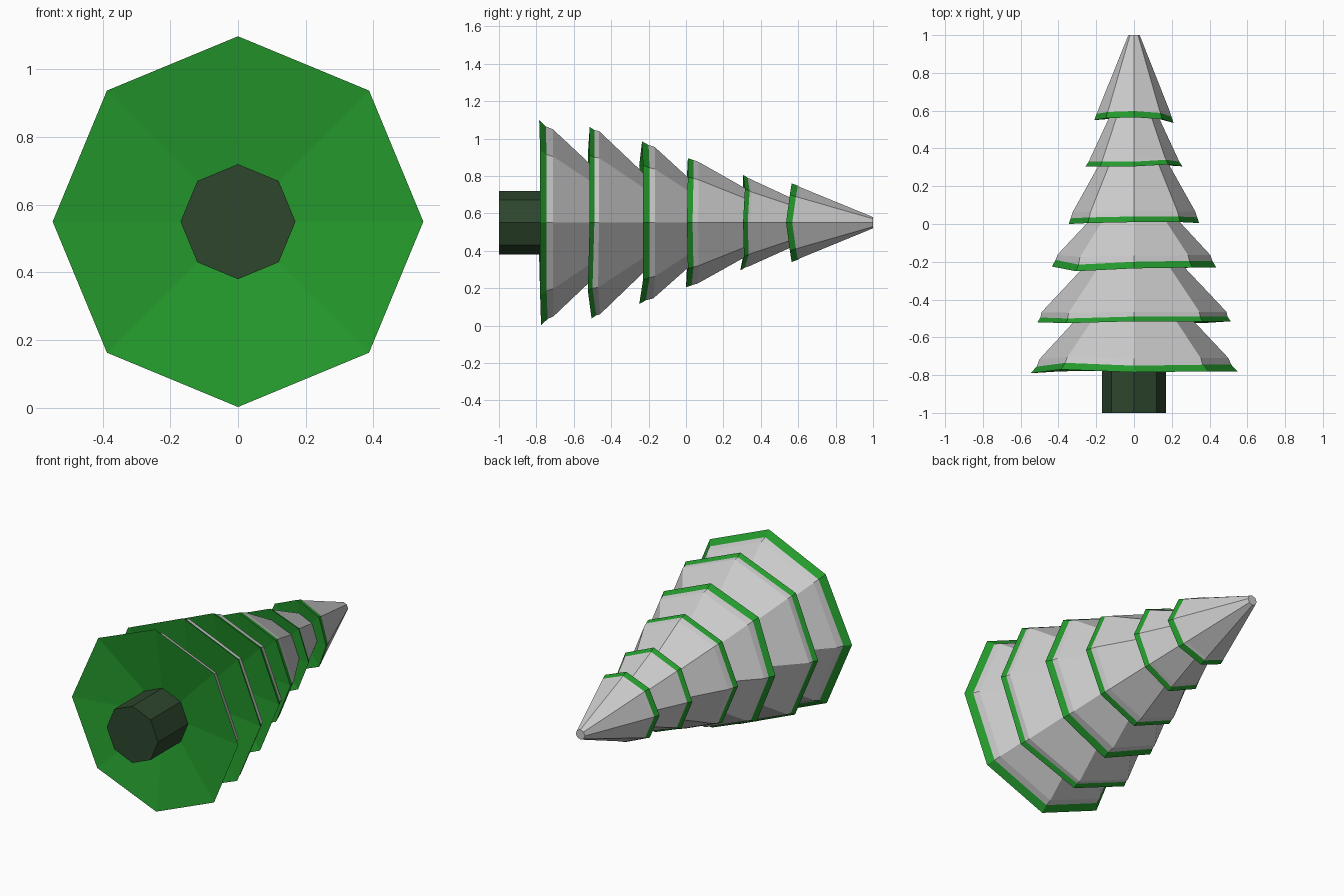
import bpy, bmesh
from math import cos, sin, pi

if "Cube" in bpy.data.objects:
    bpy.data.objects.remove(bpy.data.objects["Cube"])

SIDES = 8
AXIS_Z = 0.55


def material(name, color):
    m = bpy.data.materials.new(name)
    m.diffuse_color = color
    m.use_nodes = True
    m.node_tree.nodes["Principled BSDF"].inputs["Base Color"].default_value = m.diffuse_color
    return m


def lathe(name, rings, mat=None, cap_start=True, cap_end=True):
    """Eight-sided loft along y. Each ring: (radius, y, per-corner y offsets)."""
    bm = bmesh.new()
    loops = []
    for radius, y, offsets in rings:
        loops.append([bm.verts.new((radius * cos(2 * pi * i / SIDES),
                                    y + offsets[i],
                                    AXIS_Z + radius * sin(2 * pi * i / SIDES)))
                      for i in range(SIDES)])
    for a, b in zip(loops, loops[1:]):
        for i in range(SIDES):
            j = (i + 1) % SIDES
            bm.faces.new((a[i], a[j], b[j], b[i]))
    if cap_start:
        bm.faces.new(loops[0][::-1])
    if cap_end:
        bm.faces.new(loops[-1])
    # rings run from -y to +y: flip so that normals face outwards
    bmesh.ops.reverse_faces(bm, faces=bm.faces[:])
    if cap_start and cap_end:
        bmesh.ops.recalc_face_normals(bm, faces=bm.faces[:])
    mesh = bpy.data.meshes.new(name)
    bm.to_mesh(mesh)
    bm.free()
    obj = bpy.data.objects.new(name, mesh)
    bpy.context.collection.objects.link(obj)
    if mat:
        mesh.materials.append(mat)
    return obj


needles = material("needles", (0.018, 0.33, 0.026, 1))
bark = material("bark", (0.026, 0.061, 0.026, 1))
FLAT = [0] * SIDES

# Trunk
lathe("trunk", [(0.17, -1.0, FLAT), (0.17, -0.68, FLAT)], bark)

# Tiers: rim (r, y), snow edge (r, y), snow lip (r, y), top (r, y),
# and the uneven rim in hundredths, anticlockwise from +x
tiers = [
    ((0.548, -0.78), (0.515, -0.745), (0.50, -0.71), (0.265, -0.46),
     (0, 0, -.5, 1, -1, 0, .5, 0)),
    ((0.512, -0.515), (0.495, -0.49), (0.49, -0.465), (0.23, -0.19),
     (0, 0, 0, -1, -.5, 0, 1, -1)),
    ((0.435, -0.23), (0.415, -0.195), (0.405, -0.165), (0.215, 0.04),
     (0, 0, -.5, -2, .5, 0, -2, 0)),
    ((0.345, 0.005), (0.335, 0.035), (0.325, 0.065), (0.165, 0.35),
     (0, .5, .5, 0, -.5, 0, -.5, .5)),
    ((0.256, 0.305), (0.24, 0.33), (0.233, 0.345), (0.11, 0.61),
     (0, 1, 0, 0, 0, 0, -1.5, .5)),
    ((0.21, 0.555), (0.198, 0.588), (0.19, 0.605), (0.03, 1.0),
     (-2, 0, 1, .5, -.5, 0, 1, 0)),
]

for n, (rim, edge, lip, top, wobble) in enumerate(tiers, 1):
    uneven = [w / 100 for w in wobble]
    soft = [w * 0.5 for w in uneven]
    # Green branches: hollowed underside and outer band
    inner = rim[0] * 0.3
    lathe(f"branches_{n}",
          [(inner, rim[1] + rim[0] * 0.12, FLAT), (*rim, uneven), (*edge, uneven)],
          needles, cap_end=False)
    # Grey snow cover above the band
    lathe(f"snow_{n}",
          [(*edge, uneven), (*lip, soft), (*top, FLAT)], cap_start=False)
